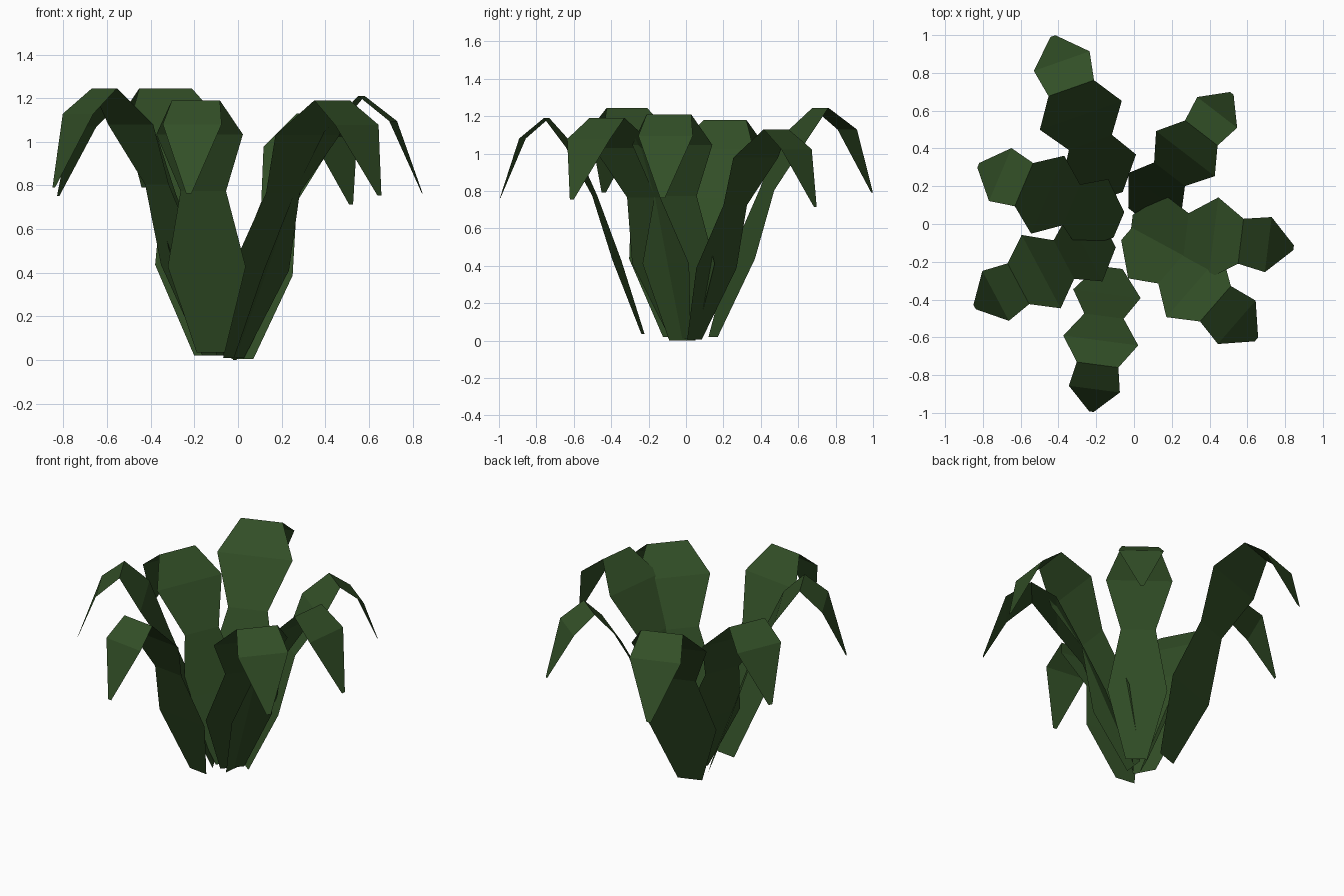
import bpy, bmesh, math
from mathutils import Vector

if "Cube" in bpy.data.objects:
    bpy.data.objects.remove(bpy.data.objects["Cube"])

green = bpy.data.materials.new("dark_leaf_green")
green.diffuse_color = (0.032, 0.078, 0.02, 1)
green.use_nodes = True
green.node_tree.nodes["Principled BSDF"].inputs["Base Color"].default_value = green.diffuse_color

# Leaf cross-sections: outward reach, half width, height fraction
ROWS = [
    (0.00, 0.065, 0.000),   # base
    (0.14, 0.180, 0.340),   # lower bulge
    (0.26, 0.105, 0.640),   # waist
    (0.39, 0.200, 0.865),   # upper bulge
    (0.52, 0.111, 1.000),   # crest
    (0.65, 0.136, 0.905),   # drooping bulge
    (0.77, 0.012, 0.630),   # tip
]

# Leaves: base position, heading in degrees, reach, width and height scales
LEAVES = {
    "back_leaf":        ((-0.13, 0.145, 0.02), 109.4, 1.17, 1.15, 1.225),
    "left_leaf":        ((-0.08, -0.005, 0.02), 157, 1.05, 1.12, 1.16),
    "front_left_leaf":  ((-0.13, -0.06, 0.02), 208, 1.05, 1.10, 1.225),
    "front_leaf":       ((-0.125, -0.23, 0.035), 262.5, 1.00, 1.00, 1.155),
    "front_right_leaf": ((-0.02, -0.03, 0.01), 319, 1.15, 1.12, 1.18),
    "right_leaf":       ((-0.015, -0.02, 0.0), 353, 1.125, 1.08, 1.21),
    "back_right_leaf":  ((0.02, 0.045, 0.005), 52.4, 1.06, 0.98, 1.125),
}


def make_leaf(name, base, heading, reach, width, height):
    a = math.radians(heading)
    out = Vector((math.cos(a), math.sin(a), 0))
    side = Vector((-out.y, out.x, 0))
    bm = bmesh.new()
    rows = []
    for r, w, h in ROWS:
        mid = Vector(base) + out * r * reach + Vector((0, 0, h * height))
        rows.append([bm.verts.new(mid + side * w * width * s) for s in (1, -1)])
    for (l0, r0), (l1, r1) in zip(rows, rows[1:]):
        bm.faces.new((l0, r0, r1, l1))
    mesh = bpy.data.meshes.new(name)
    bm.to_mesh(mesh)
    bm.free()
    mesh.materials.append(green)
    bpy.context.collection.objects.link(bpy.data.objects.new(name, mesh))


for leaf, settings in LEAVES.items():
    make_leaf(leaf, *settings)
